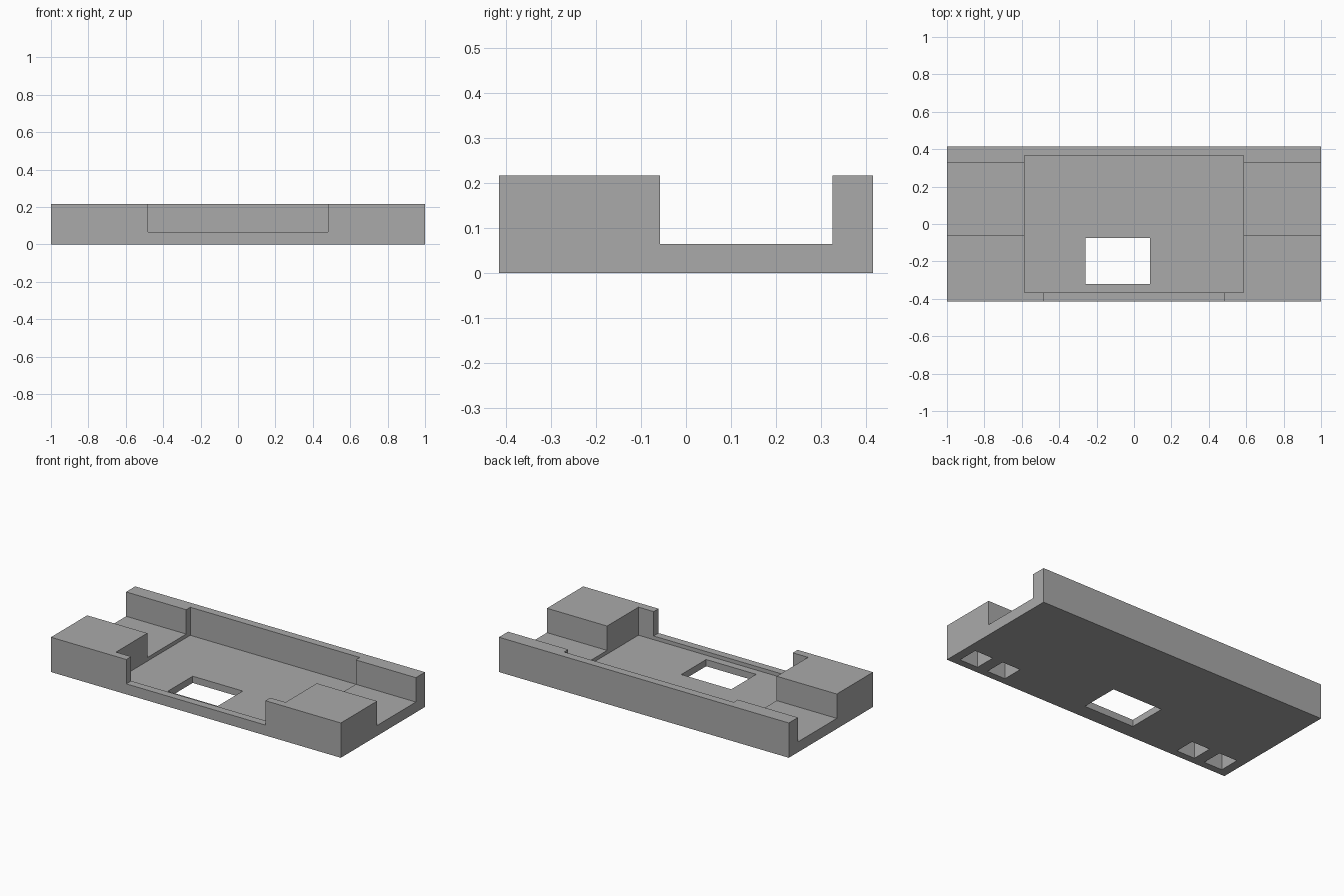
import bpy

default = bpy.data.objects.get("Cube")
if default:
    bpy.data.objects.remove(default, do_unlink=True)

grey = bpy.data.materials.new("plain grey")
grey.use_nodes = True
colour = (0.4, 0.4, 0.4, 1)
grey.diffuse_color = colour
grey.node_tree.nodes["Principled BSDF"].inputs["Base Color"].default_value = colour

# Overall size and floor heights
HALF_X, HALF_Y, HEIGHT = 1.0, 0.415, 0.217
FLOOR, CHANNEL = 0.042, 0.065
OVER = 0.1  # how far open cuts run past the body


def box(name, x, y, z):
    """Box spanning the given (low, high) ranges."""
    spans = (x, y, z)
    bpy.ops.mesh.primitive_cube_add(size=1, location=[(a + b) / 2 for a, b in spans])
    obj = bpy.context.object
    obj.name = name
    obj.scale = [b - a for a, b in spans]
    bpy.ops.object.transform_apply(location=True, rotation=False, scale=True)
    obj.data.materials.append(grey)
    return obj


def cut(body, name, x, y, z):
    """Subtract a box from the body and discard the cutter."""
    cutter = box(name, x, y, z)
    cutter.hide_render = True
    mod = body.modifiers.new(name, 'BOOLEAN')
    mod.operation = 'DIFFERENCE'
    mod.solver = 'EXACT'
    mod.object = cutter
    bpy.context.view_layer.objects.active = body
    bpy.ops.object.modifier_apply(modifier=mod.name)
    bpy.data.objects.remove(cutter, do_unlink=True)


# Solid tray body
tray = box("tray", (-HALF_X, HALF_X), (-HALF_Y, HALF_Y), (0, HEIGHT))
top = HEIGHT + OVER

# Lengthwise channel open at both ends, leaving corner blocks and back wall
cut(tray, "channel", (-HALF_X - OVER, HALF_X + OVER), (-0.058, 0.325), (CHANNEL, top))

# Deeper central pocket and the opening in its front wall
cut(tray, "pocket", (-0.585, 0.585), (-0.367, 0.365), (FLOOR, top))
cut(tray, "front_opening", (-0.48, 0.48), (-HALF_Y - OVER, -0.3), (CHANNEL, top))

# Rectangular window through the floor
cut(tray, "floor_window", (-0.26, 0.085), (-0.32, -0.075), (-OVER, top))

# Square sockets under the corner blocks
for side in (-1, 1):
    for centre in (0.683, 0.88):
        x = side * centre
        cut(tray, "socket", (x - 0.063, x + 0.063), (-0.37, -0.24), (-OVER, 0.15))

bpy.context.view_layer.objects.active = tray
tray.select_set(True)
bpy.ops.object.shade_flat()
